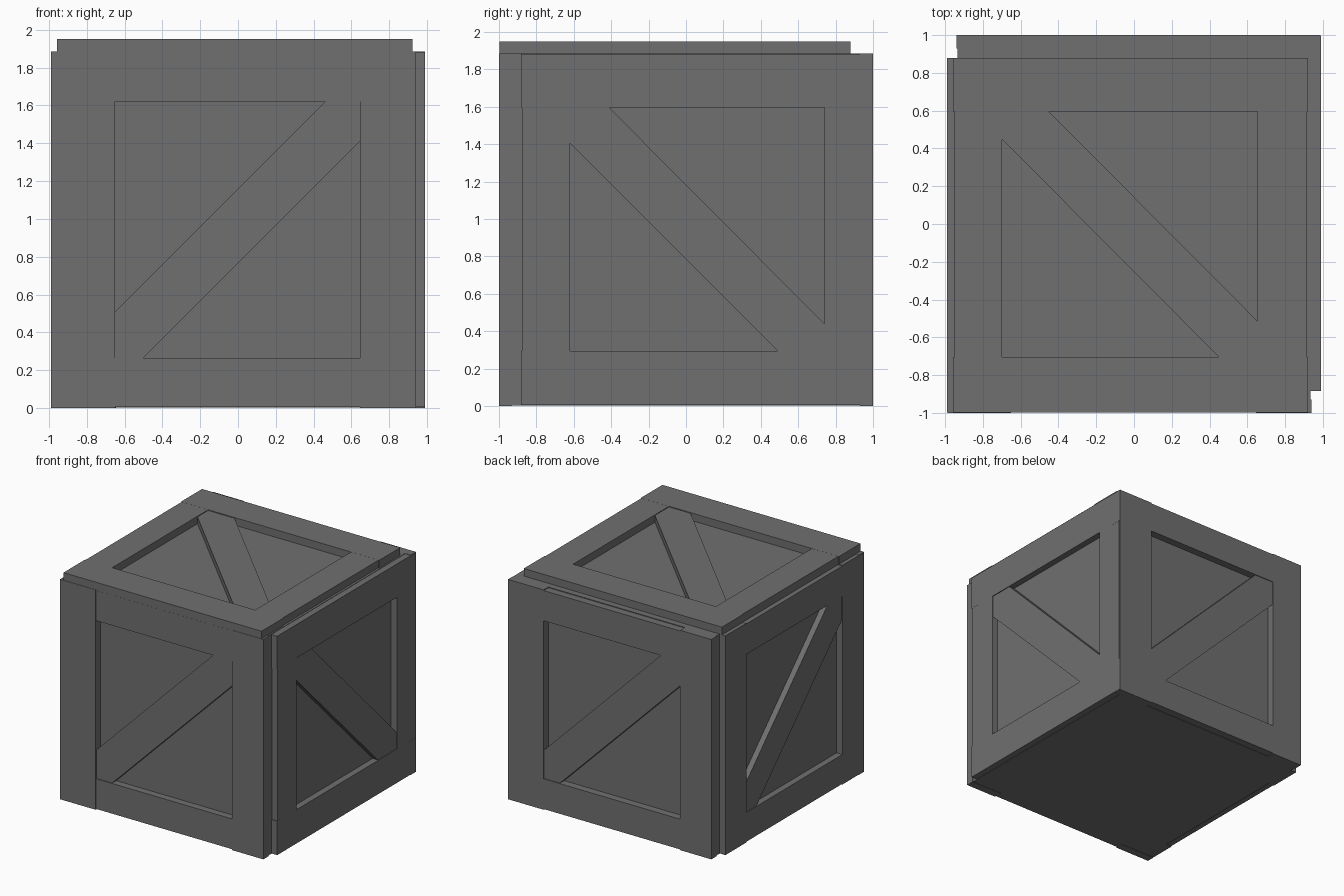
import bpy, bmesh
from mathutils import Vector

if "Cube" in bpy.data.objects:
    bpy.data.objects.remove(bpy.data.objects["Cube"])

EPS = 0.006   # small offset between long boards and the boards set between them

dark = bpy.data.materials.new("dark_grey")
dark.diffuse_color = (0.16, 0.16, 0.16, 1)
dark.use_nodes = True
dark.node_tree.nodes["Principled BSDF"].inputs["Base Color"].default_value = dark.diffuse_color


def prism(name, outline, d0, d1, place):
    """Extrude a 2D outline from depth d0 to d1; place maps (u, v, d) to world."""
    bm = bmesh.new()
    low = [bm.verts.new(Vector(place(u, v, d0))) for u, v in outline]
    top = [bm.verts.new(Vector(place(u, v, d1))) for u, v in outline]
    bm.faces.new(low)
    bm.faces.new(top)
    n = len(outline)
    for i in range(n):
        j = (i + 1) % n
        bm.faces.new((low[i], low[j], top[j], top[i]))
    bmesh.ops.recalc_face_normals(bm, faces=bm.faces)
    mesh = bpy.data.meshes.new(name)
    bm.to_mesh(mesh)
    bm.free()
    mesh.materials.append(dark)
    obj = bpy.data.objects.new(name, mesh)
    bpy.context.collection.objects.link(obj)
    return obj


def rect(u0, u1, v0, v1):
    return [(u0, v0), (u1, v0), (u1, v1), (u0, v1)]


def panel(name, outer, inner, brace, long_v, d0, d1, place, step=0.0005):
    """Framed side: two long boards, two boards between them, one diagonal brace."""
    a0, a1, b0, b1 = outer
    c0, c1, e0, e1 = inner
    s = EPS
    if long_v:   # long boards run along v
        long_boards = [rect(a0, c0, b0, b1), rect(c1, a1, b0, b1)]
        short_boards = [rect(c0, c1, b0 + s, e0), rect(c0, c1, e1, b1 - s)]
    else:        # long boards run along u
        long_boards = [rect(a0, a1, b0, e0), rect(a0, a1, e1, b1)]
        short_boards = [rect(a0 + s, c0, e0, e1), rect(c1, a1 - s, e0, e1)]
    for i, r in enumerate(long_boards):
        prism(f"{name}_long_board_{i + 1}", r, d0, d1, place)
    for i, r in enumerate(short_boards):
        prism(f"{name}_short_board_{i + 1}", r, d0, d1 - step, place)
    prism(f"{name}_brace", brace, d0, d1 - step - s, place)


# Inner box that shows as the recessed boards
prism("inner_box", rect(-0.935, 0.935, -0.935, 0.935), 0.002, 1.885,
      lambda u, v, d: (u, v, d))

# Front and back are the same panel turned half way round
for name, s, step in (("front", 1, 0.004), ("back", -1, 0.0005)):
    panel(name, (-0.988, 0.94, 0, 1.885), (-0.65, 0.645, 0.265, 1.62),
          [(-0.65, 0.265), (-0.5, 0.265), (0.645, 1.41),
           (0.645, 1.62), (0.46, 1.62), (-0.65, 0.51)],
          True, 0.93, 1.0, lambda u, v, d, s=s: (s * u, -s * d, v), step)

# Right panel
panel("right", (-0.883, 0.996, 0.005, 1.882), (-0.62, 0.74, 0.295, 1.595),
      [(-0.62, 1.595), (-0.62, 1.405), (0.49, 0.295),
       (0.74, 0.295), (0.74, 0.44), (-0.41, 1.595)],
      False, 0.93, 0.99, lambda u, v, d: (d, u, v))

# Lid and left panel share one design; the left one is tipped on its side
side_outer = (-0.957, 0.922, -0.997, 0.88)
side_inner = (-0.70, 0.655, -0.705, 0.595)
side_brace = [(-0.70, 0.595), (-0.70, 0.45), (0.45, -0.705),
              (0.655, -0.705), (0.655, -0.515), (-0.45, 0.595)]
panel("lid", side_outer, side_inner, side_brace, False, 1.88, 1.95,
      lambda u, v, d: (u, v, d))
panel("left", side_outer, side_inner, side_brace, False, 0.93, 0.99,
      lambda u, v, d: (-d, v, u + 0.961))
